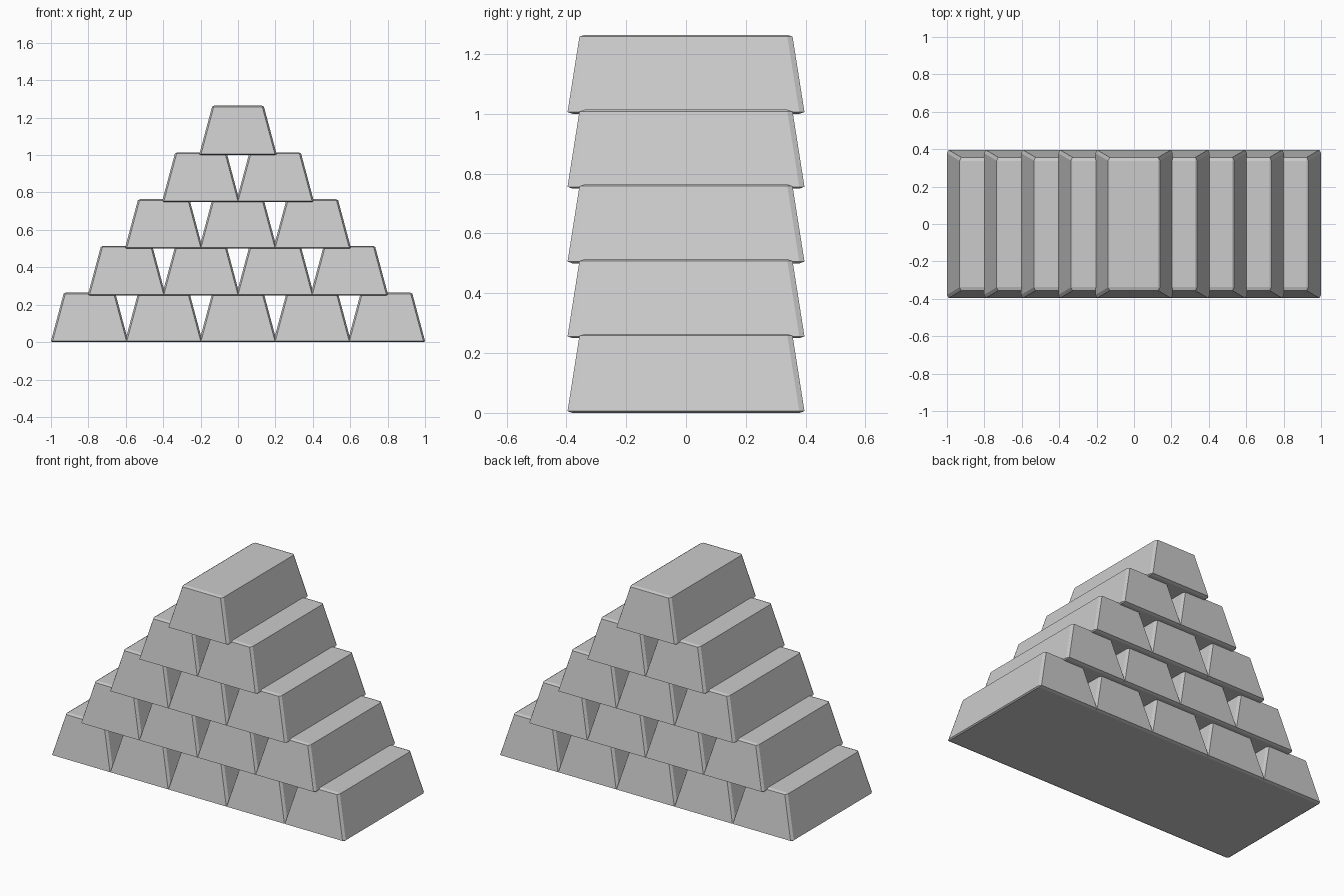
import bpy, bmesh

if "Cube" in bpy.data.objects:
    bpy.data.objects.remove(bpy.data.objects["Cube"])

# Sizes
ROWS = 5
SIZE = (0.416, 0.794, 0.264)      # ingot base width, depth and height
TAPER = (0.66, 0.895)             # top size relative to base
STEP_X, STEP_Z = 0.3968, 0.25     # spacing along and between rows
BEVEL = 0.022                     # relative to the ingot size

grey = bpy.data.materials.new("plain grey")
grey.diffuse_color = (0.6, 0.6, 0.6, 1)
grey.use_nodes = True
grey.node_tree.nodes["Principled BSDF"].inputs["Base Color"].default_value = grey.diffuse_color


def ingot_mesh():
    """Tapered bar with slim chamfers, standing on z = 0."""
    bm = bmesh.new()
    bmesh.ops.create_cube(bm, size=1)
    for v in bm.verts:
        if v.co.z > 0:
            v.co.x *= TAPER[0]
            v.co.y *= TAPER[1]
        v.co.z += 0.5
    bmesh.ops.bevel(bm, geom=bm.edges[:], offset=BEVEL, segments=1,
                    affect='EDGES', clamp_overlap=True)
    bmesh.ops.scale(bm, vec=SIZE, verts=bm.verts)
    bmesh.ops.recalc_face_normals(bm, faces=bm.faces)
    mesh = bpy.data.meshes.new("ingot")
    bm.to_mesh(mesh)
    bm.free()
    mesh.materials.append(grey)
    return mesh


# Stacked rows, one ingot fewer each time
mesh = ingot_mesh()
for row in range(ROWS):
    count = ROWS - row
    for i in range(count):
        ob = bpy.data.objects.new(f"ingot_row{row + 1}_{i + 1}", mesh)
        ob.location = ((i - (count - 1) / 2) * STEP_X, 0, row * STEP_Z)
        bpy.context.collection.objects.link(ob)
